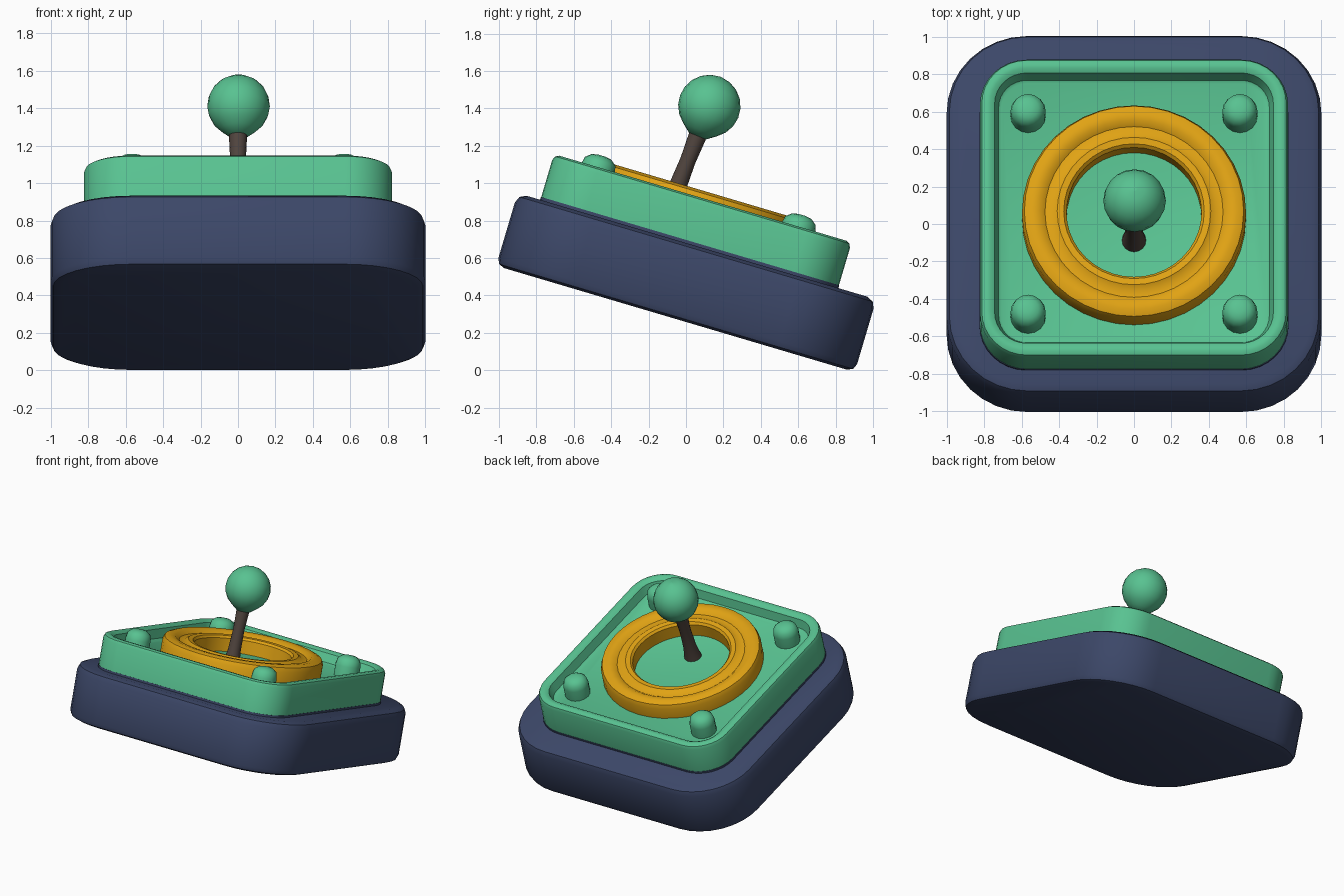
import bpy, bmesh, math
from mathutils import Matrix, Vector

if "Cube" in bpy.data.objects:
    bpy.data.objects.remove(bpy.data.objects["Cube"])

# Everything is modelled flat, then tilted back to front about the x axis
TILT = Matrix.Rotation(math.radians(-16.5), 4, 'X')


def material(name, rgb):
    m = bpy.data.materials.new(name)
    m.diffuse_color = (*rgb, 1)
    m.use_nodes = True
    m.node_tree.nodes["Principled BSDF"].inputs["Base Color"].default_value = m.diffuse_color
    return m


NAVY = material("navy", (0.045, 0.063, 0.138))
GREEN = material("green", (0.098, 0.540, 0.283))
ORANGE = material("orange", (0.75, 0.365, 0.007))
BROWN = material("brown", (0.080, 0.058, 0.048))


def finish(name, bm, mat, local=Matrix(), angle=35):
    bmesh.ops.recalc_face_normals(bm, faces=bm.faces)
    bm.transform(TILT @ local)
    me = bpy.data.meshes.new(name)
    bm.to_mesh(me)
    bm.free()
    me.materials.append(mat)
    ob = bpy.data.objects.new(name, me)
    bpy.context.collection.objects.link(ob)
    bpy.ops.object.select_all(action='DESELECT')
    ob.select_set(True)
    bpy.context.view_layer.objects.active = ob
    bpy.ops.object.shade_smooth_by_angle(angle=math.radians(angle))
    return ob


def rounded_rect(hx, hy, r, seg=8):
    pts = []
    for k, (sx, sy) in enumerate([(1, 1), (-1, 1), (-1, -1), (1, -1)]):
        for i in range(seg + 1):
            a = math.pi / 2 * (k + i / seg)
            pts.append((sx * (hx - r) + r * math.cos(a), sy * (hy - r) + r * math.sin(a)))
    return pts


def bridge(bm, loops):
    n = len(loops[0])
    for a, b in zip(loops, loops[1:]):
        for i in range(n):
            j = (i + 1) % n
            bm.faces.new((a[i], a[j], b[j], b[i]))


def tray(name, mat, hx, hy, r, cy, profile):
    """Stack of inset rounded rectangles, profile = (inset, height)."""
    bm = bmesh.new()
    loops = [[bm.verts.new((x, y + cy, h)) for x, y in
              rounded_rect(hx - d, hy - d, r - d)] for d, h in profile]
    bridge(bm, loops)
    bm.faces.new(loops[0])
    bm.faces.new(loops[-1])
    return finish(name, bm, mat)


def lathe(name, mat, profile, local, seg=32, closed=False, angle=35):
    """Revolved profile = (radius, height)."""
    bm = bmesh.new()
    loops = [[bm.verts.new((r * math.cos(2 * math.pi * i / seg),
                            r * math.sin(2 * math.pi * i / seg), h))
              for i in range(seg)] for r, h in profile]
    bridge(bm, loops + loops[:1] if closed else loops)
    if not closed:
        bm.faces.new(loops[0])
        bm.faces.new(loops[-1])
    return finish(name, bm, mat, local, angle)


# Dark base block and the thin dark line around the foot of the plate
tray("base", NAVY, 1.0, 1.0, 0.43, -0.132,
     [(0.045, 0.247), (0.013, 0.26), (0, 0.29), (0, 0.60), (0.015, 0.635), (0.05, 0.652)])
tray("plate_seam", NAVY, 0.825, 0.832, 0.25, -0.175, [(0, 0.62), (0, 0.668)])

# Raised plate with rounded rim and recessed floor
tray("top_plate", GREEN, 0.822, 0.83, 0.25, -0.175,
     [(0, 0.61), (0, 0.875), (0.01, 0.897), (0.03, 0.907), (0.055, 0.905),
      (0.078, 0.89), (0.088, 0.86), (0.10, 0.825), (0.115, 0.815)])

# Grooved ring around the stick
lathe("stick_ring", ORANGE,
      [(0.36, 0.79), (0.36, 0.915), (0.375, 0.932), (0.41, 0.936), (0.44, 0.918),
       (0.475, 0.918), (0.505, 0.942), (0.55, 0.946), (0.585, 0.932), (0.598, 0.90),
       (0.598, 0.79)],
      Matrix.Translation((0, -0.205, 0)), 40, closed=True)

# Four domed bolts
for sx in (-1, 1):
    for y in (0.36, -0.757):
        lathe("bolt", GREEN,
              [(0.094, 0.80), (0.094, 0.90), (0.085, 0.94), (0.055, 0.965), (0.02, 0.972)],
              Matrix.Translation((sx * 0.565, y, 0)), 16, angle=50)

# Stick and ball knob, leaning a little further than the plate
lean = Matrix.Translation((0, -0.333, 0.80)) @ Matrix.Rotation(math.radians(-5), 4, 'X')
lathe("stick", BROWN, [(0.07, -0.02), (0.06, 0.04), (0.048, 0.12), (0.042, 0.28),
                       (0.05, 0.46)], lean, 16)
R, C = 0.167, 0.592
ball = [(0.05, C - 0.172)] + [(R * math.sin(math.radians(a)), C - R * math.cos(math.radians(a)))
                              for a in range(35, 180, 18)] + [(0.01, C + R)]
lathe("ball_knob", GREEN, ball, lean @ Matrix.Translation((0.003, 0, 0)), 20, angle=60)
